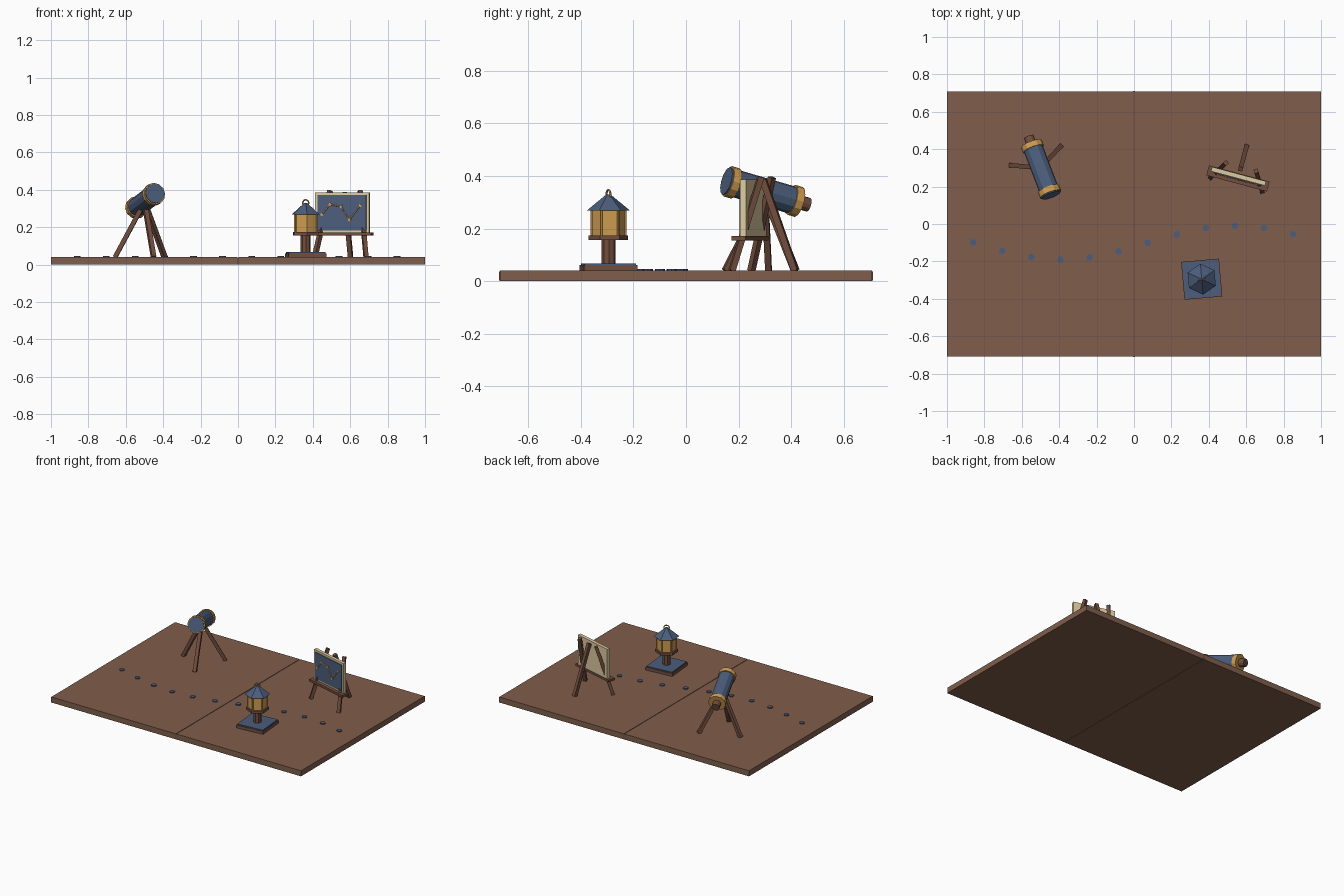
import bpy, math
from math import pi, sin, cos, radians
from mathutils import Vector, Matrix

if "Cube" in bpy.data.objects:
    bpy.data.objects.remove(bpy.data.objects["Cube"], do_unlink=True)


def material(name, r, g, b):
    lin = [((c / 255 + 0.055) / 1.055) ** 2.4 for c in (r, g, b)] + [1]
    m = bpy.data.materials.new(name)
    m.use_nodes = True
    m.diffuse_color = lin
    m.node_tree.nodes["Principled BSDF"].inputs["Base Color"].default_value = lin
    return m


BROWN = material("board brown", 128, 94, 76)
WOOD = material("dark wood", 114, 78, 62)
BLUE = material("slate blue", 76, 94, 124)
GOLD = material("brass gold", 208, 157, 82)
CREAM = material("cream", 222, 204, 160)


def finish(name, mat, matrix):
    o = bpy.context.object
    o.name = name
    o.data.materials.append(mat)
    o.matrix_world = matrix
    return o


def box(name, mat, centre, size, turn=0):
    bpy.ops.mesh.primitive_cube_add(size=1)
    return finish(name, mat, Matrix.Translation(centre) @ Matrix.Rotation(turn, 4, "Z")
                  @ Matrix.Diagonal((*size, 1)))


def frustum(name, mat, a, b, r1, r2=None, sides=12, turn=0):
    """Prism or cone running from point a to point b."""
    a, b = Vector(a), Vector(b)
    d = b - a
    bpy.ops.mesh.primitive_cone_add(vertices=sides, radius1=r1,
                                    radius2=r1 if r2 is None else r2, depth=d.length)
    rot = d.to_track_quat("Z", "Y").to_matrix().to_4x4()
    return finish(name, mat, Matrix.Translation((a + b) / 2) @ rot @ Matrix.Rotation(turn, 4, "Z"))


def leg(name, a, b, r=0.017):
    return frustum(name, WOOD, a, b, r, sides=4, turn=pi / 4)


# Two hinged boards with a fine seam
for side, x in (("left", 0.501), ("right", -0.501)):
    box(side + "_board", BROWN, (x, 0, 0.02), (0.998, 1.416, 0.04))
box("seam_strip", WOOD, (0, 0, 0.019), (0.01, 1.42, 0.034))

# Winding trail of studs
for i in range(12):
    x = -0.86 + 0.1555 * i
    y = -0.1 - 0.09 * cos((x + 0.39) * pi / 0.93)
    frustum("trail_stud", BLUE, (x, y, 0.039), (x, y, 0.047), 0.018, sides=8)

# Telescope barrel
front = Vector((-0.444, 0.155, 0.381))
axis = Vector((-0.119, 0.312, -0.091)).normalized()


def barrel(name, mat, s, e, r):
    frustum(name, mat, front + axis * s, front + axis * e, r)


barrel("telescope_tube", BLUE, 0.01, 0.3, 0.053)
barrel("front_ring", GOLD, 0.004, 0.036, 0.060)
barrel("front_lens", BLUE, -0.002, 0.01, 0.054)
barrel("rear_ring", GOLD, 0.272, 0.303, 0.059)
barrel("eyepiece", WOOD, 0.295, 0.345, 0.027)

# Telescope tripod
for angle in (175, 47, -72):
    t = radians(angle)
    out = Vector((cos(t), sin(t), 0))
    top = Vector((-0.5, 0.3, 0.31)) + out * 0.012
    leg("tripod_leg", top, Vector((-0.5, 0.3, 0.04)) + out * 0.158)

# Easel, turned about its board centre
TURN = radians(-15)
FRAME = Matrix.Translation((0.559, 0.255, 0)) @ Matrix.Rotation(TURN, 4, "Z")


def on_easel(x, y, z):
    return FRAME @ Vector((x, y, z))


box("chart_frame", CREAM, on_easel(0, 0, 0.277), (0.298, 0.024, 0.218), TURN)
box("chart_panel", BLUE, on_easel(0, -0.0135, 0.277), (0.27, 0.006, 0.19), TURN)
box("easel_ledge", WOOD, on_easel(0, -0.012, 0.163), (0.335, 0.055, 0.016), TURN)
for s in (-1, 1):
    leg("easel_front_leg", on_easel(s * 0.142, -0.045, 0.04),
        on_easel(s * 0.083, 0.052, 0.395), 0.016)
leg("easel_rear_leg", on_easel(0, 0.04, 0.385), on_easel(0, 0.165, 0.04))

# Line chart with point markers
points = [(-0.11, 0.268), (-0.064, 0.322), (-0.003, 0.31), (0.043, 0.24), (0.103, 0.316)]
spots = [on_easel(x, -0.018, z) for x, z in points]
for p, q in zip(spots, spots[1:]):
    frustum("chart_line", GOLD, p, q, 0.003, sides=6)
face = FRAME.to_3x3() @ Vector((0, -0.004, 0))
for p in spots:
    frustum("chart_marker", GOLD, p - face, p + face, 0.008, sides=8)

# Lantern
cx, cy, tilt = 0.362, -0.295, radians(5)


def tier(name, mat, z1, z2, r1, r2=None, sides=6):
    return frustum(name, mat, (cx, cy, z1), (cx, cy, z2), r1, r2, sides, tilt)


box("plinth", WOOD, (cx, cy, 0.05), (0.203, 0.203, 0.022), tilt)
box("plinth_top", BLUE, (cx, cy, 0.064), (0.194, 0.194, 0.008), tilt)
tier("lantern_post", WOOD, 0.066, 0.16, 0.027, sides=8)
tier("lantern_collar", WOOD, 0.156, 0.174, 0.075)
tier("lantern_glass", GOLD, 0.174, 0.274, 0.064)
for i in range(6):
    t = tilt + pi / 2 + i * pi / 3
    x, y = cx + 0.064 * cos(t), cy + 0.064 * sin(t)
    frustum("lantern_bar", GOLD, (x, y, 0.172), (x, y, 0.274), 0.005, sides=6)
tier("lantern_roof", BLUE, 0.268, 0.33, 0.083, 0.008)

# Carrying ring on the roof
bpy.ops.mesh.primitive_torus_add(major_radius=0.018, minor_radius=0.004,
                                 major_segments=16, minor_segments=6)
finish("lantern_ring", GOLD, Matrix.Translation((cx, cy, 0.329))
       @ Matrix.Rotation(radians(25), 4, "Z") @ Matrix.Rotation(pi / 2, 4, "X"))
